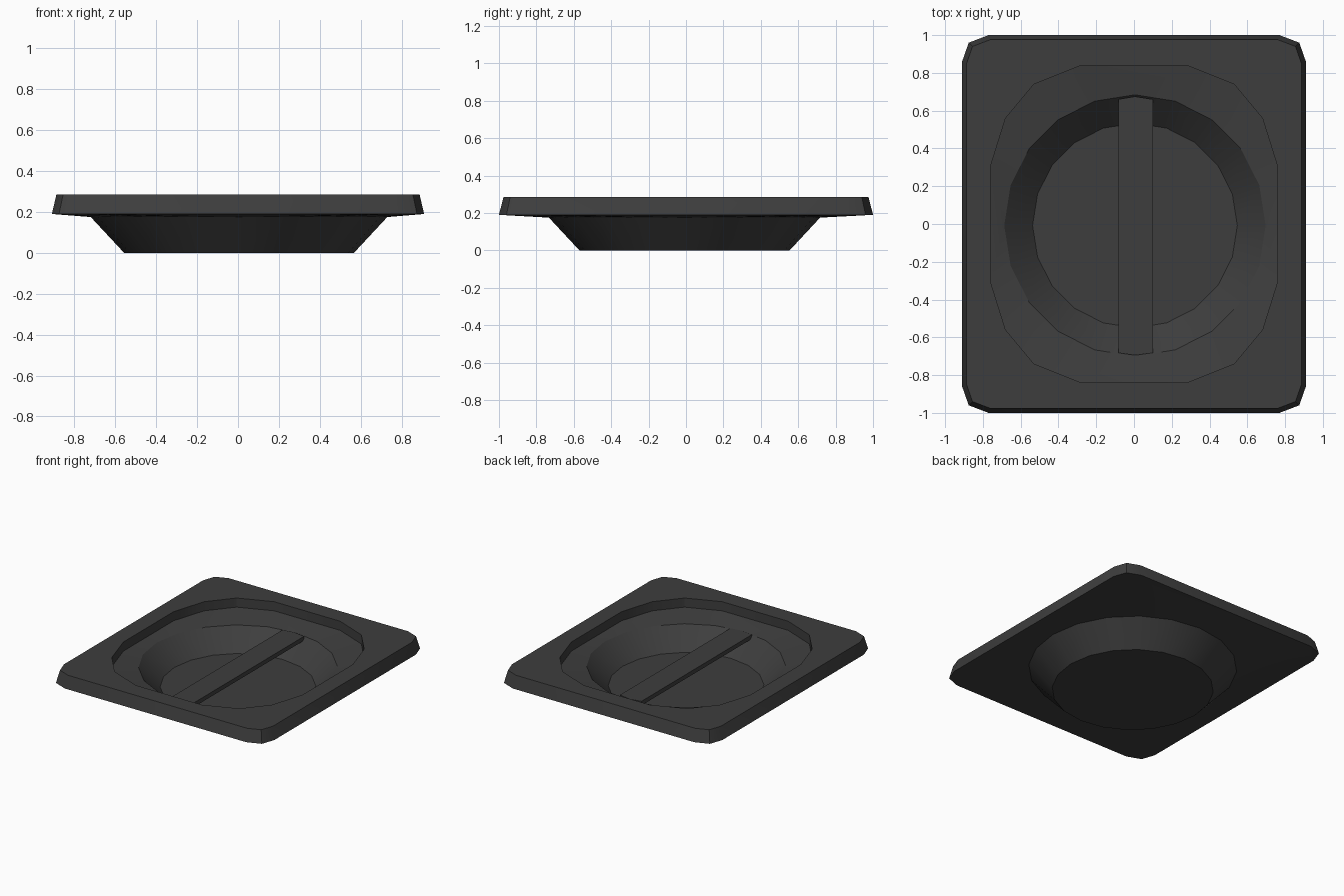
import bpy
import bmesh
from math import sin, cos, tau
from mathutils import Vector

cube = bpy.data.objects.get("Cube")
if cube:
    bpy.data.objects.remove(cube)

grey = bpy.data.materials.new("dark grey")
grey.use_nodes = True
colour = (0.048, 0.048, 0.048, 1)
grey.diffuse_color = colour
grey.node_tree.nodes["Principled BSDF"].inputs["Base Color"].default_value = colour


def mirrored(quarter):
    """Outline in all four quadrants from the points of the first one."""
    flip = quarter[::-1]
    return (quarter + [(-x, y) for x, y in flip]
            + [(-x, -y) for x, y in quarter] + [(x, -y) for x, y in flip])


def circle(radius, count=20, cx=0.005, cy=-0.008):
    return [(cx + radius * sin(tau * i / count), cy + radius * cos(tau * i / count))
            for i in range(count)]


def loop(bm, points, z):
    verts = [bm.verts.new((x, y, z)) for x, y in points]
    return [bm.edges.new((a, b)) for a, b in zip(verts, verts[1:] + verts[:1])]


def wall(bm, a, b):
    """Quads between two loops with the same number of points."""
    for e, f in zip(a, b):
        bm.faces.new((e.verts[0], e.verts[1], f.verts[1], f.verts[0]))


def fill(bm, *loops):
    """Cap one loop, or the ring between two loops."""
    if len(loops) == 1:
        bm.faces.new([e.verts[0] for e in loops[0]])
    else:
        bmesh.ops.triangle_fill(bm, edges=loops[0] + loops[1],
                                use_beauty=True, normal=Vector((0, 0, 1)))


def finish(bm, name):
    bmesh.ops.recalc_face_normals(bm, faces=bm.faces)
    mesh = bpy.data.meshes.new(name)
    bm.to_mesh(mesh)
    bm.free()
    obj = bpy.data.objects.new(name, mesh)
    bpy.context.collection.objects.link(obj)
    mesh.materials.append(grey)
    bpy.ops.object.select_all(action="DESELECT")
    obj.select_set(True)
    bpy.context.view_layer.objects.active = obj
    bpy.ops.object.shade_smooth_by_angle(angle=0.42)


# Plate with a stepped recess and a bowl sunk through it
bm = bmesh.new()
plate_low = mirrored([(0.91, 0.86), (0.875, 0.96), (0.77, 1.0)])
plate_high = mirrored([(0.888, 0.845), (0.855, 0.94), (0.76, 0.976)])
recess = mirrored([(0.76, 0.305), (0.68, 0.56), (0.53, 0.74), (0.28, 0.84)])

skirt = loop(bm, plate_low, 0.19)
top = loop(bm, plate_high, 0.285)
step_top = loop(bm, recess, 0.285)
step_low = loop(bm, recess, 0.215)
rim = loop(bm, circle(0.692), 0.185)
bowl_floor = loop(bm, circle(0.542), 0.035)
neck = loop(bm, circle(0.725), 0.175)
base = loop(bm, circle(0.562), 0)

wall(bm, skirt, top)
fill(bm, top, step_top)
wall(bm, step_top, step_low)
fill(bm, step_low, rim)
wall(bm, rim, bowl_floor)
fill(bm, bowl_floor)
fill(bm, skirt, neck)
wall(bm, neck, base)
fill(bm, base)
finish(bm, "recessed_plate")

# Grip bar across the bowl
bm = bmesh.new()
bar = [(-0.083, -0.682), (0.005, -0.695), (0.1, -0.682),
       (0.1, 0.66), (0.005, 0.675), (-0.083, 0.66)]
under = loop(bm, bar, 0.158)
upper = loop(bm, bar, 0.19)
wall(bm, under, upper)
fill(bm, under)
fill(bm, upper)
finish(bm, "grip_bar")
